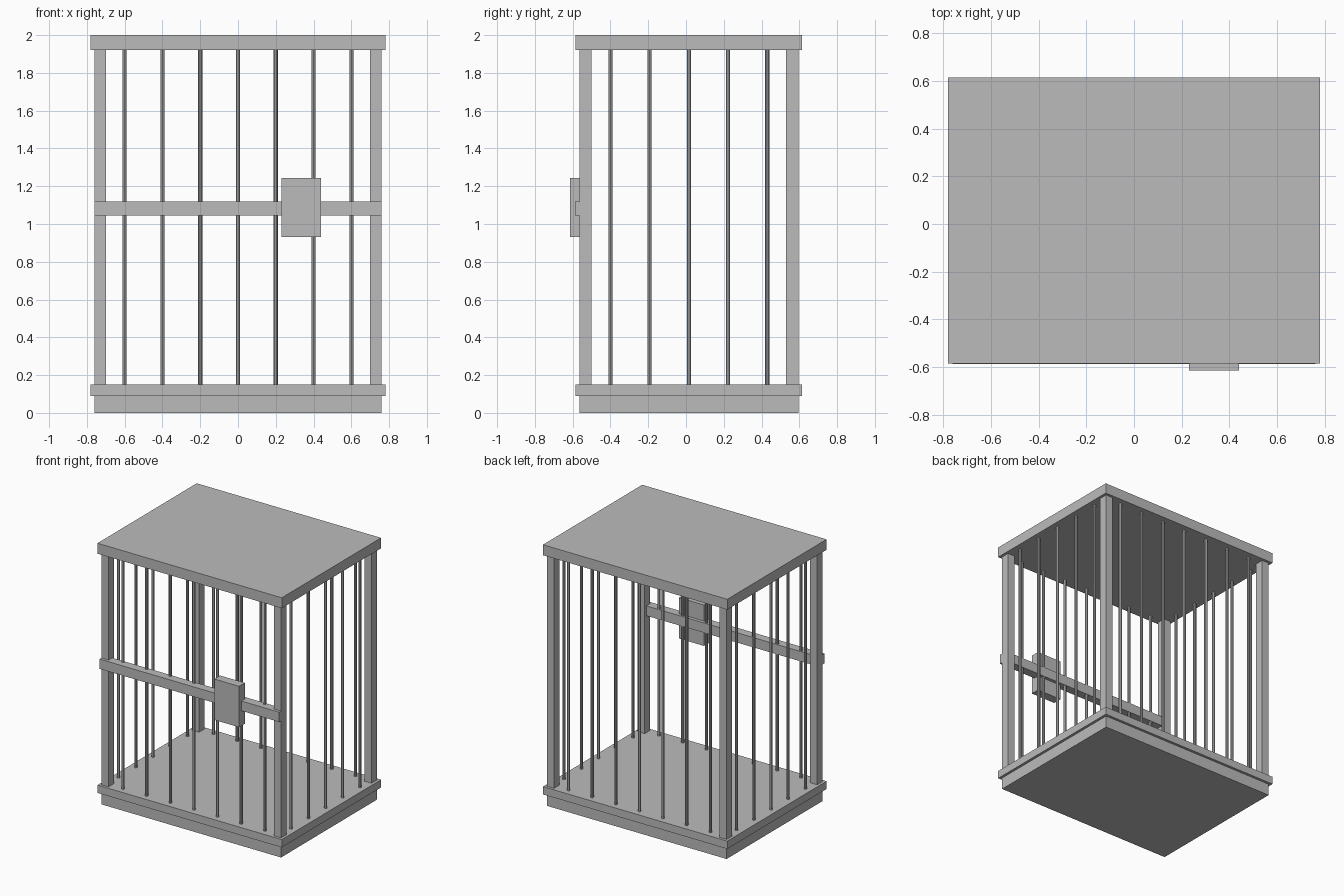
import bpy

cube = bpy.data.objects.get("Cube")
if cube:
    bpy.data.objects.remove(cube, do_unlink=True)

# Single grey metal for the whole cage
metal = bpy.data.materials.new("grey metal")
metal.use_nodes = True
GREY = (0.5, 0.5, 0.5, 1)
metal.diffuse_color = GREY
metal.node_tree.nodes["Principled BSDF"].inputs["Base Color"].default_value = GREY

MID_Y = 0.015                 # middle of the cage; the lock sticks out in front
FLOOR_Z, CEILING_Z = 0.15, 1.92
POST_X, POST_Y = 0.73, 0.547  # post centres, measured from the middle


def box(name, x, y, z):
    """Box from (min, max) pairs on each axis."""
    bpy.ops.mesh.primitive_cube_add(size=1, location=[sum(p) / 2 for p in (x, y, z)])
    ob = bpy.context.object
    ob.name = name
    ob.scale = [p[1] - p[0] for p in (x, y, z)]
    bpy.ops.object.transform_apply(location=False, rotation=False, scale=True)
    ob.data.materials.append(metal)
    return ob


def bar(name, x, y):
    """Thin upright rod between floor and ceiling."""
    bpy.ops.mesh.primitive_cylinder_add(
        vertices=8, radius=0.011, depth=CEILING_Z - FLOOR_Z,
        location=(x, y, (FLOOR_Z + CEILING_Z) / 2))
    ob = bpy.context.object
    ob.name = name
    ob.data.materials.append(metal)
    bpy.ops.object.shade_smooth_by_angle()


def slab(name, half_x, half_y, z):
    box(name, (-half_x, half_x), (MID_Y - half_y, MID_Y + half_y), z)


# Base, floor and roof
slab("base", 0.76, 0.58, (0, 0.09))
slab("floor_plate", 0.78, 0.6, (0.09, FLOOR_Z))
slab("roof_plate", 0.78, 0.6, (CEILING_Z, 2))

# Corner posts
for sy, depth in ((-1, "front"), (1, "back")):
    for sx, side in ((-1, "right"), (1, "left")):
        x, y = sx * POST_X, MID_Y + sy * POST_Y
        box(f"{depth}_{side}_post", (x - 0.03, x + 0.03), (y - 0.033, y + 0.033),
            (FLOOR_Z, CEILING_Z))

# Bars along the front and back
for sy, depth in ((-1, "front"), (1, "back")):
    for i in range(-3, 4):
        bar(f"{depth}_bar_{i + 4}", i * 0.2, MID_Y + sy * POST_Y)

# Bars along both sides
for sx, side in ((-1, "right"), (1, "left")):
    for i in range(-2, 3):
        bar(f"{side}_bar_{i + 3}", sx * POST_X, MID_Y + i * 0.2075)

# Front cross rail and lock box
box("cross_rail", (-0.76, 0.76), (-0.587, -0.52), (1.045, 1.12))
box("lock_box", (0.23, 0.44), (-0.615, -0.545), (0.93, 1.243))
